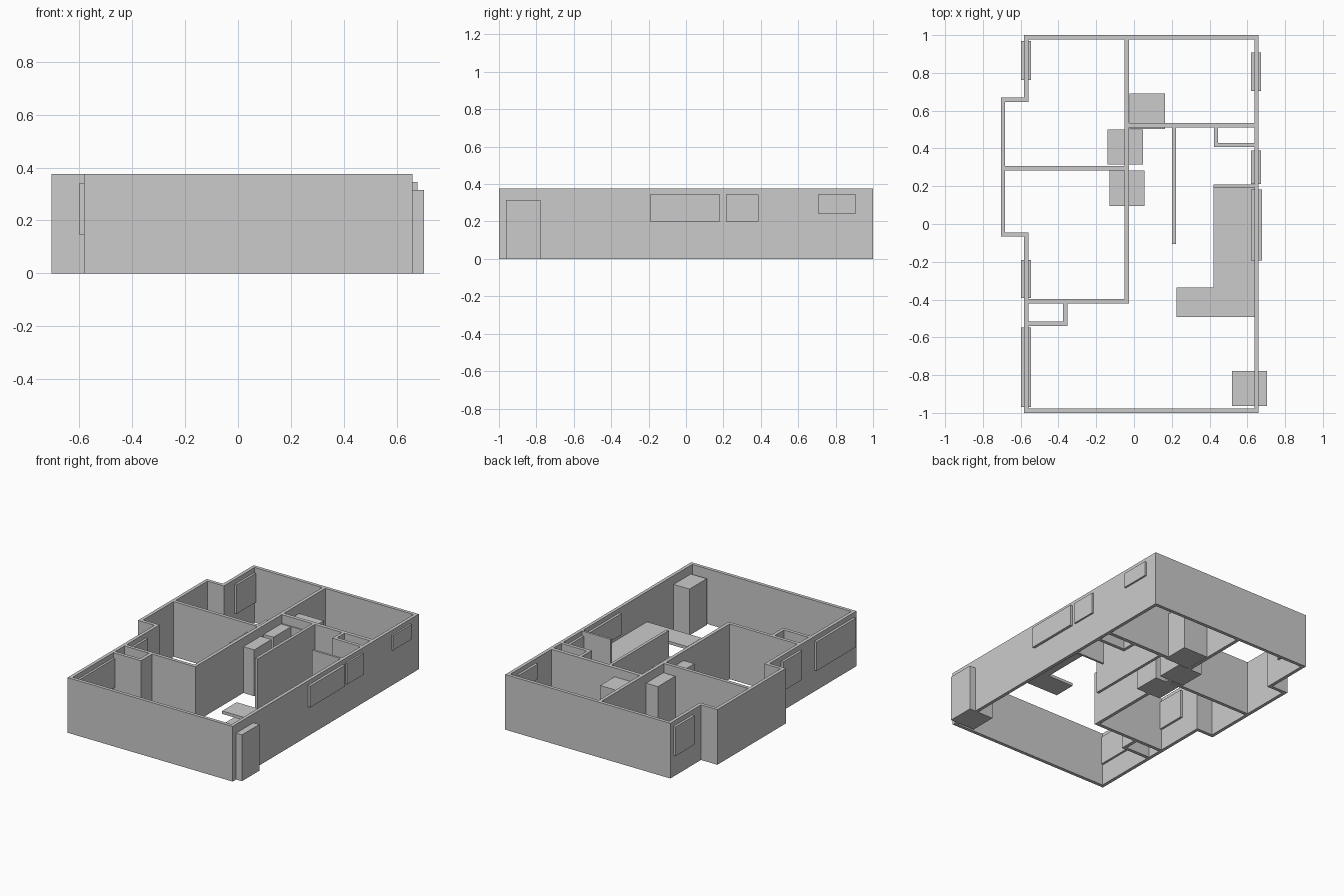
import bpy
from mathutils import Vector

if "Cube" in bpy.data.objects:
    bpy.data.objects.remove(bpy.data.objects["Cube"])

H = 0.375   # wall height
T = 0.023   # wall thickness


def prism(name, loops, z0, z1):
    """Extrude one outline, or the ring between an outer and inner outline."""
    verts, faces = [], []
    n = len(loops[0])
    for loop in loops:
        for z in (z0, z1):
            verts += [(x, y, z) for x, y in loop]
    for i in range(n):
        j = (i + 1) % n
        faces.append((i, j, n + j, n + i))
        if len(loops) == 2:
            faces.append((2*n + j, 2*n + i, 3*n + i, 3*n + j))
            faces.append((n + i, n + j, 3*n + j, 3*n + i))
            faces.append((j, i, 2*n + i, 2*n + j))
    if len(loops) == 1:
        faces.append(tuple(reversed(range(n))))
        faces.append(tuple(range(n, 2*n)))
    me = bpy.data.meshes.new(name)
    me.from_pydata(verts, [], faces)
    ob = bpy.data.objects.new(name, me)
    bpy.context.collection.objects.link(ob)
    return ob


def box(name, x0, x1, y0, y1, z0, z1):
    return prism(name, [[(x0, y0), (x1, y0), (x1, y1), (x0, y1)]], z0, z1)


def inset(loop, d):
    """Mitred inward offset of a counter-clockwise right-angled outline."""
    out = []
    for i, p in enumerate(loop):
        p = Vector(p)
        a = (p - Vector(loop[i - 1])).normalized()
        b = (Vector(loop[(i + 1) % len(loop)]) - p).normalized()
        q = p + d * (Vector((-a.y, a.x)) + Vector((-b.y, b.x)))
        out.append((q.x, q.y))
    return out


# Outer walls with the bay on the left
outline = [(-0.582, -1), (0.66, -1), (0.66, 1), (-0.582, 1), (-0.582, 0.67),
           (-0.705, 0.67), (-0.705, -0.067), (-0.582, -0.067)]
prism("outer_walls", [outline, inset(outline, T)], 0, H)

# Inner partitions: x0, x1, y0, y1
partitions = {
    "hall_wall": (-0.05, -0.027, -0.42, 0.977),
    "bedroom_divider": (-0.682, -0.05, 0.283, 0.306),
    "living_room_wall": (-0.559, -0.05, -0.42, -0.397),
    "back_room_wall": (-0.027, 0.637, 0.51, 0.535),
    "corridor_wall": (0.202, 0.222, -0.105, 0.51),
    "duct_side": (0.424, 0.445, 0.407, 0.51),
    "duct_front": (0.445, 0.637, 0.407, 0.43),
    "kitchen_stub_wall": (0.422, 0.637, 0.193, 0.208),
    "niche_side": (-0.375, -0.352, -0.54, -0.42),
    "niche_front": (-0.559, -0.375, -0.54, -0.517),
}
for name, (x0, x1, y0, y1) in partitions.items():
    box(name, x0, x1, y0, y1, 0, H)

# L-shaped kitchen worktop
prism("worktop", [[(0.226, -0.492), (0.637, -0.492), (0.637, 0.193),
                   (0.422, 0.193), (0.422, -0.337), (0.226, -0.337)]], 0.15, 0.17)

# Door blocks: centre positions
for name, x, y in [("bedroom_door", -0.046, 0.407), ("second_bedroom_door", -0.038, 0.189),
                   ("back_room_door", 0.07, 0.597), ("entrance_door", 0.611, -0.87)]:
    box(name, x - 0.093, x + 0.093, y - 0.093, y + 0.093, 0, 0.315)

# Window blocks: left side, then right side
for i, (y0, y1) in enumerate([(0.763, 0.968), (-0.392, -0.19), (-0.97, -0.547)]):
    box(f"left_window_{i}", -0.599, -0.544, y0, y1, 0.145, 0.342)
for i, (y0, y1, z0, x1) in enumerate([(0.705, 0.908, 0.243, 0.672), (0.213, 0.388, 0.2, 0.672),
                                      (-0.192, 0.182, 0.2, 0.678)]):
    box(f"right_window_{i}", 0.62, x1, y0, y1, z0, 0.345)
